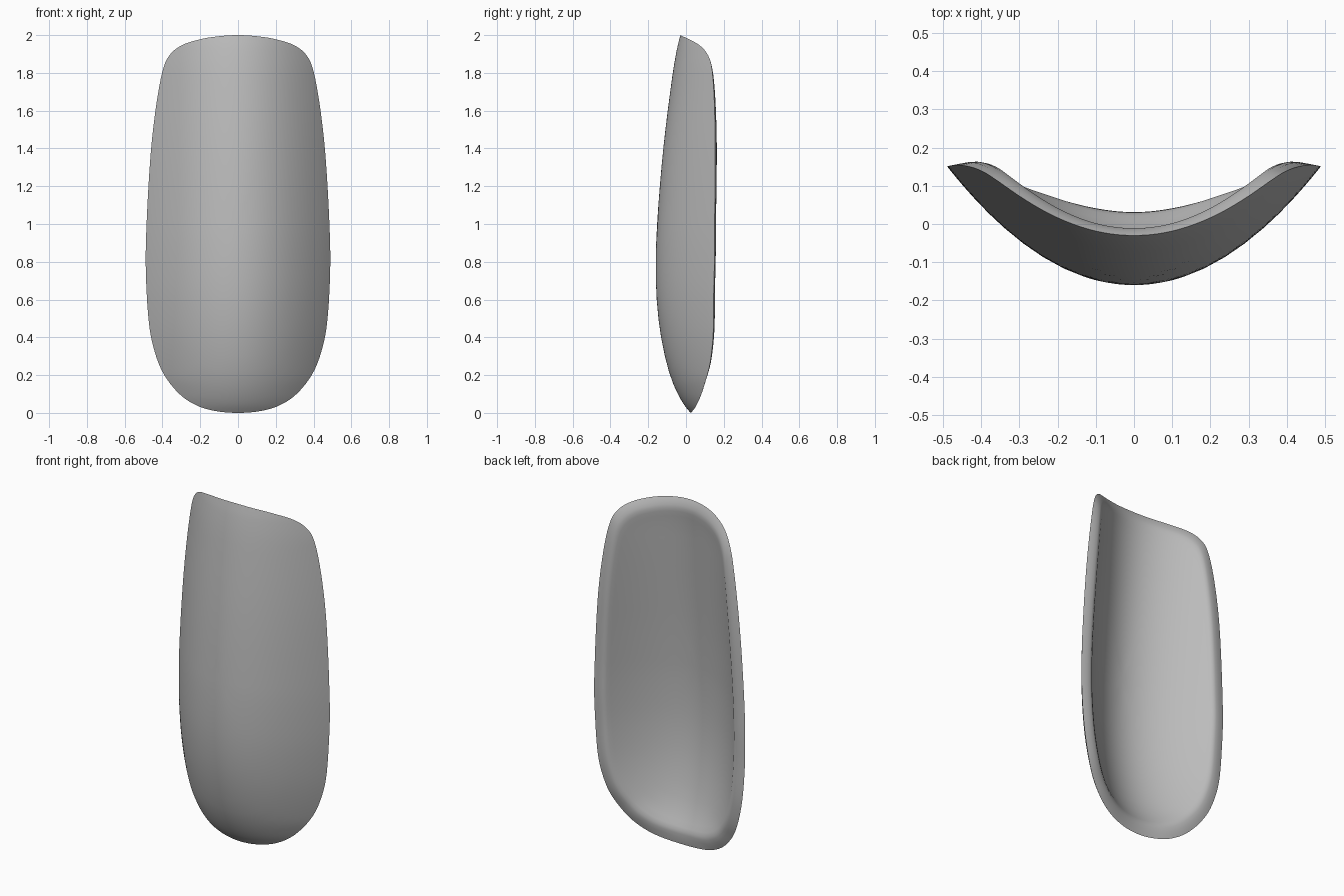
import bpy, bmesh
from mathutils import Vector

if "Cube" in bpy.data.objects:
    bpy.data.objects.remove(bpy.data.objects["Cube"], do_unlink=True)


def hermite(points, t):
    """Smooth curve value through (position, value) points."""
    n = len(points)

    def slope(i):
        a, b = points[max(i - 1, 0)], points[min(i + 1, n - 1)]
        return (b[1] - a[1]) / (b[0] - a[0])
    i = 0
    while i < n - 2 and t > points[i + 1][0]:
        i += 1
    (t0, v0), (t1, v1) = points[i], points[i + 1]
    h = t1 - t0
    u = min(max((t - t0) / h, 0), 1)
    return ((2*u**3 - 3*u**2 + 1) * v0 + (u**3 - 2*u**2 + u) * h * slope(i)
            + (3*u**2 - 2*u**3) * v1 + (u**3 - u**2) * h * slope(i + 1))


# Front centre line: (height, depth)
SPINE = [(0, .024), (.04, -.008), (.1, -.043), (.2, -.085), (.4, -.132), (.6, -.155),
         (.78, -.16), (1, -.153), (1.4, -.12), (1.8, -.07), (1.93, -.047), (2, -.03)]
# Half outline seen from the front: (half width, height)
OUTLINE = [(0, 0), (.12, .01), (.22, .04), (.31, .1), (.39, .2), (.44, .32), (.472, .48),
           (.488, .75), (.484, 1), (.464, 1.35), (.437, 1.6), (.402, 1.8), (.365, 1.89),
           (.3, 1.945), (.2, 1.978), (.1, 1.994), (0, 2)]


def front(x, z):
    return hermite(SPINE, z) + 1.3 * x * x


def outline_loop(steps=5):
    """Smooth closed outline, mirrored across the middle."""
    xs = [(i, p[0]) for i, p in enumerate(OUTLINE)]
    zs = [(i, p[1]) for i, p in enumerate(OUTLINE)]
    # Mirrored neighbours keep both ends horizontal
    for seq, sign in ((xs, -1), (zs, 1)):
        seq.insert(0, (-1, sign * seq[1][1]))
        seq.append((len(OUTLINE), sign * seq[-2][1]))
    total = (len(OUTLINE) - 1) * steps
    half = [(hermite(xs, k / steps), hermite(zs, k / steps)) for k in range(total + 1)]
    return half + [(-x, z) for x, z in half[-2:0:-1]]


def shell_point(x, z, s, back):
    """Point on the front skin, or pushed inward along the normal for the back."""
    p = Vector((x, front(x, z), z))
    if back:
        e = .004
        za, zb = max(z - e, 0), min(z + e, 2)
        slope_z = (front(x, zb) - front(x, za)) / (zb - za)
        normal = Vector((-2.6 * x, 1, -slope_z)).normalized()
        taper = min(max((z - 1.3) / .7, 0), 1)
        thick = .056 * (1 - .45 * taper * taper)
        r = min((1 - s) / .065, 1)
        p += normal * thick * (1 - (1 - r) ** 2)
    return p


# Curved shell: rings shrinking from the rim to the middle, front and back
loop = outline_loop()
n = len(loop)
bm = bmesh.new()
rim = [bm.verts.new(shell_point(x, z, 1, False)) for x, z in loop]
RINGS = [.992, .98, .965, .95, .93, .9, .85, .78, .7, .6, .5, .4, .3, .2, .1]
for back in (False, True):
    outer = rim
    for s in RINGS:
        inner = [bm.verts.new(shell_point(x * s, 1 + (z - 1) * s, s, back)) for x, z in loop]
        for i in range(n):
            j = (i + 1) % n
            bm.faces.new((outer[i], outer[j], inner[j], inner[i]))
        outer = inner
    middle = bm.verts.new(shell_point(0, 1, 0, back))
    for i in range(n):
        bm.faces.new((outer[i], outer[(i + 1) % n], middle))
bmesh.ops.recalc_face_normals(bm, faces=bm.faces)
mesh = bpy.data.meshes.new("curved_shell")
bm.to_mesh(mesh)
bm.free()
shell = bpy.data.objects.new("curved_shell", mesh)
bpy.context.collection.objects.link(shell)

# Plain grey material
grey = bpy.data.materials.new("plain_grey")
grey.use_nodes = True
colour = (.5, .5, .5, 1)
grey.diffuse_color = colour
grey.node_tree.nodes["Principled BSDF"].inputs["Base Color"].default_value = colour
mesh.materials.append(grey)

bpy.context.view_layer.objects.active = shell
shell.select_set(True)
bpy.ops.object.shade_smooth_by_angle(angle=1.0)
